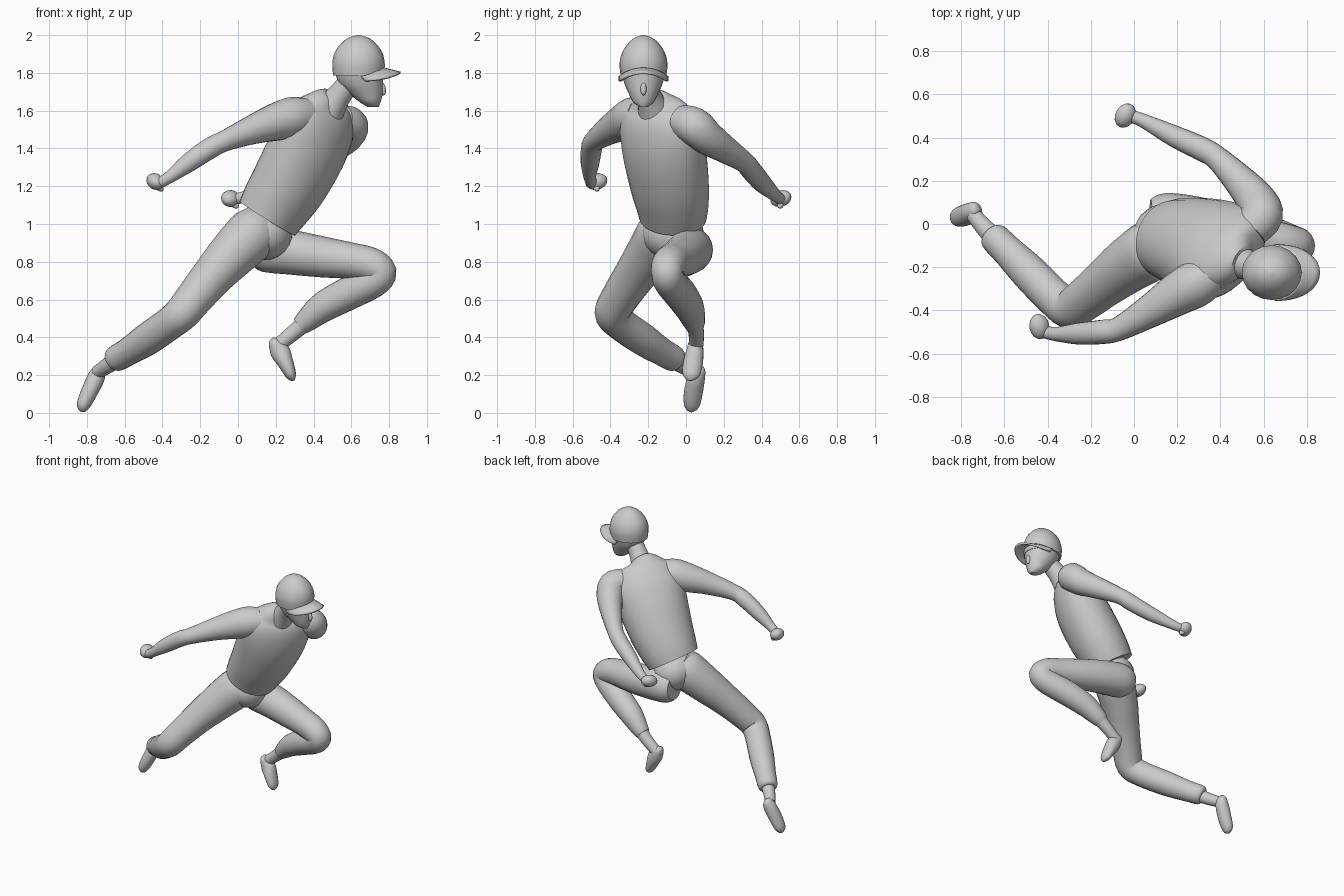
import bpy, bmesh
from math import sin, cos, pi, radians
from mathutils import Vector


def finish(bm, name):
    bmesh.ops.recalc_face_normals(bm, faces=bm.faces[:])
    me = bpy.data.meshes.new(name)
    bm.to_mesh(me)
    bm.free()
    ob = bpy.data.objects.new(name, me)
    bpy.context.collection.objects.link(ob)
    return ob


def spline(pts, steps):
    """Catmull-Rom through rows of numbers."""
    out = []
    for i in range(len(pts) - 1):
        p0, p1 = pts[max(i - 1, 0)], pts[i]
        p2, p3 = pts[i + 1], pts[min(i + 2, len(pts) - 1)]
        for k in range(steps):
            t = k / steps
            out.append([0.5 * (2 * b + (c - a) * t + (2 * a - 5 * b + 4 * c - d) * t * t
                               + (3 * b - a - 3 * c + d) * t ** 3)
                        for a, b, c, d in zip(p0, p1, p2, p3)])
    return out + [list(pts[-1])]


def loft(name, pts, side, axis=None, n=20, steps=4):
    """Skin elliptical rings (x, y, z, half width along side, half depth)."""
    rows = spline([p if len(p) == 5 else (*p, p[3]) for p in pts], steps)
    c = [Vector(r[:3]) for r in rows]
    bm = bmesh.new()
    rings = []
    for i, r in enumerate(rows):
        t = Vector(axis) if axis else c[min(i + 1, len(c) - 1)] - c[max(i - 1, 0)]
        t.normalize()
        u = Vector(side)
        u = (u - t * u.dot(t)).normalized()
        v = t.cross(u)
        rings.append([bm.verts.new(c[i] + u * max(r[3], .003) * cos(2 * pi * k / n)
                                   + v * max(r[4], .003) * sin(2 * pi * k / n)) for k in range(n)])
    for a, b in zip(rings, rings[1:]):
        for k in range(n):
            j = (k + 1) % n
            bm.faces.new((a[k], a[j], b[j], b[k]))
    bm.faces.new(rings[0])
    bm.faces.new(rings[-1])
    return finish(bm, name)


def blob(name, loc, radii, rot=(0, 0, 0)):
    bm = bmesh.new()
    bmesh.ops.create_uvsphere(bm, u_segments=16, v_segments=10, radius=1)
    ob = finish(bm, name)
    ob.location, ob.scale, ob.rotation_euler = loc, radii, [radians(a) for a in rot]
    return ob


X, Y, Z = (1, 0, 0), (0, 1, 0), (0, 0, 1)

# Torso: leaning forward, chest twisted toward the front
loft("shirt", [(.155, -.07, 1.03, .185, .165), (.205, -.075, 1.11, .205, .178),
               (.275, -.09, 1.22, .225, .188), (.36, -.115, 1.38, .245, .185),
               (.415, -.135, 1.51, .25, .16), (.45, -.15, 1.60, .21, .12),
               (.475, -.165, 1.645, .13, .085), (.50, -.175, 1.67, .07, .06)],
     (.67, .74, 0), n=28)
blob("pelvis", (.14, -.07, .95), (.15, .165, .14), (0, 25, 0))

# Neck and head
loft("neck", [(.48, -.17, 1.6, .085), (.535, -.195, 1.68, .065), (.60, -.22, 1.76, .06),
              (.64, -.225, 1.82, .06)], Y)
loft("head", [(.715, -.225, 1.62, .022, .03), (.70, -.225, 1.645, .055, .055),
              (.678, -.225, 1.69, .078, .088), (.653, -.225, 1.74, .1, .115),
              (.642, -.225, 1.80, .116, .127), (.64, -.225, 1.85, .118, .127)], Y, axis=Z)
blob("nose", (.765, -.225, 1.715), (.018, .016, .035), (0, -10, 0))

# Cap: dome and curved brim
loft("cap_dome", [(.638, -.225, 1.785, .121, .134), (.638, -.225, 1.85, .127, .139),
                  (.638, -.225, 1.91, .112, .125), (.638, -.225, 1.96, .078, .088),
                  (.638, -.225, 1.988, .042, .048), (.638, -.225, 2.0, .004, .004)], Y, axis=Z)
bm = bmesh.new()
grid = []
for i in range(17):
    a = radians(-85 + 170 * i / 16)
    row = []
    for j in range(5):
        f = j / 4
        row.append(bm.verts.new((.64 + .12 * cos(a) + f * .1 * cos(a) ** .6,
                                 -.225 + .126 * sin(a),
                                 1.826 - .045 * sin(a) ** 2 - .026 * f)))
    grid.append(row)
for p, q in zip(grid, grid[1:]):
    for j in range(4):
        bm.faces.new((p[j], p[j + 1], q[j + 1], q[j]))
brim = finish(bm, "cap_brim")
mod = brim.modifiers.new("thickness", "SOLIDIFY")
mod.thickness, mod.offset = .012, 0

# Arms, both swung back
loft("right_arm", [(.37, -.23, 1.575, .09), (.29, -.275, 1.565, .108), (.2, -.325, 1.54, .1),
                   (.08, -.40, 1.50, .078), (-.07, -.485, 1.44, .056), (-.15, -.50, 1.40, .056),
                   (-.26, -.508, 1.325, .05), (-.36, -.51, 1.25, .033), (-.41, -.50, 1.22, .03)], Z)
loft("left_arm", [(.54, -.03, 1.545, .085), (.59, .04, 1.52, .1), (.565, .11, 1.46, .092),
                  (.49, .2, 1.40, .075), (.385, .305, 1.33, .056), (.32, .345, 1.285, .056),
                  (.19, .405, 1.215, .05), (.05, .475, 1.15, .033), (0, .495, 1.135, .03)], Z)

# Fists with thumbs
for s, (x, y, z), turn in (("right", (-.438, -.475, 1.225), 20), ("left", (-.04, .502, 1.135), -20)):
    blob(s + "_fist", (x, y, z), (.048, .06, .042), (15, 30, turn))
    blob(s + "_thumb", (x + .02, y, z - .03), (.03, .018, .018), (0, 40, turn))

# Trailing right leg
loft("right_leg", [(.13, -.09, 1.01, .115), (.08, -.12, .95, .14), (-.02, -.185, .85, .13),
                   (-.13, -.27, .73, .112), (-.23, -.35, .61, .1), (-.295, -.39, .53, .094),
                   (-.36, -.35, .475, .088), (-.48, -.23, .39, .086), (-.58, -.13, .325, .074),
                   (-.65, -.06, .285, .068), (-.665, -.045, .275, .045)], Y)
loft("right_ankle", [(-.62, -.09, .3, .05), (-.69, -.02, .25, .042), (-.745, .045, .215, .036)], Y)
loft("right_foot", [(-.725, .07, .25, .012), (-.735, .066, .235, .036, .03),
                    (-.75, .055, .19, .046, .046), (-.785, .04, .115, .05, .044),
                    (-.815, .032, .05, .044, .038), (-.824, .03, .02, .03, .026),
                    (-.828, .03, .006, .01)], Y)

# Leading left leg, knee raised
loft("left_leg", [(.08, .025, .87, .09), (.14, .025, .865, .118), (.28, .01, .85, .118),
                  (.45, -.025, .825, .108), (.6, -.065, .805, .096), (.70, -.09, .785, .092),
                  (.755, -.1, .745, .085), (.715, -.085, .695, .086), (.58, -.03, .63, .088),
                  (.45, .015, .56, .08), (.365, .04, .49, .062), (.33, .047, .46, .05)], Y)
loft("left_ankle", [(.38, .035, .5, .052), (.30, .053, .43, .042), (.215, .055, .36, .038)], Y)
loft("left_foot", [(.175, .05, .39, .012), (.188, .05, .375, .035, .03),
                   (.222, .047, .325, .046, .052), (.252, .037, .265, .052, .042),
                   (.278, .028, .205, .046, .03), (.287, .025, .18, .028, .018),
                   (.289, .025, .17, .008)], Y)

# Smooth shading that keeps hem and cap edges crisp
bpy.ops.object.select_all(action='DESELECT')
for ob in bpy.context.scene.objects:
    ob.select_set(True)
    bpy.context.view_layer.objects.active = ob
bpy.ops.object.shade_smooth_by_angle(angle=radians(40))
